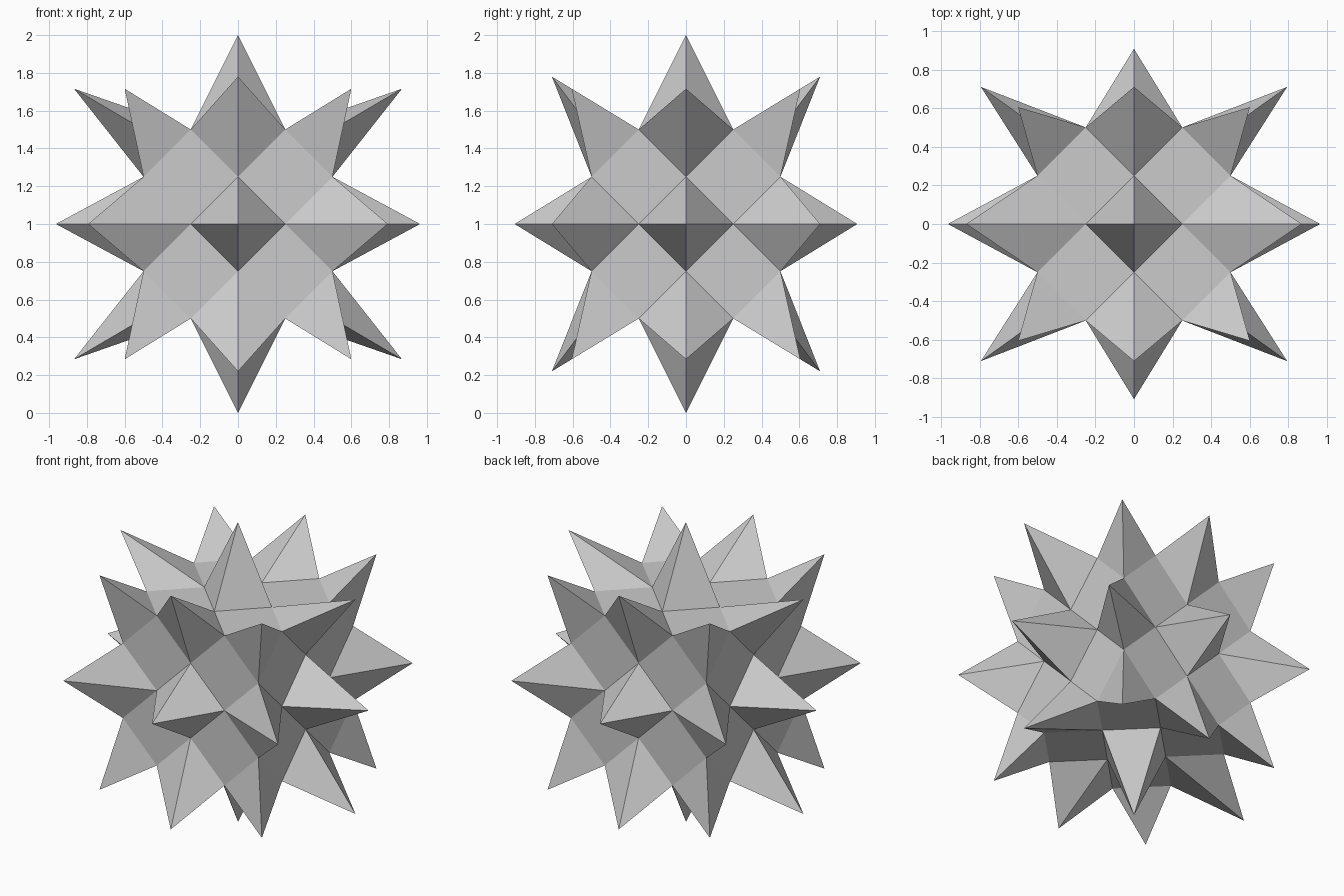
import bpy
import bmesh
from mathutils import Vector

cube = bpy.data.objects.get("Cube")
if cube:
    bpy.data.objects.remove(cube, do_unlink=True)

HALF, MID = 0.5, 0.25                       # core half size, diamond half size
AXIS_TIP = (0.964, 0.907, 1.0)              # face spike lengths along x, y, z
EDGE_TIP = ((0, 0.71, 0.78), (0.868, 0, 0.716), (0.793, 0.71, 0))
CORNER_TIP = (0.6, 0.605, 0.716)

grey = bpy.data.materials.new("plain_grey")
grey.use_nodes = True
colour = (0.6, 0.6, 0.6, 1)
grey.diffuse_color = colour
grey.node_tree.nodes["Principled BSDF"].inputs["Base Color"].default_value = colour

bm = bmesh.new()


def point(i, a, b, c):
    """Point with a on axis i, b on the next axis and c on the one after."""
    p = Vector((0, 0, 0))
    p[i], p[(i + 1) % 3], p[(i + 2) % 3] = a, b, c
    return p


def face(*points):
    """Add a face wound so that it looks away from the centre."""
    f = bm.faces.new([bm.verts.new(p) for p in points])
    f.normal_update()
    if f.normal.dot(f.calc_center_median()) < 0:
        f.normal_flip()


# One eighth of the star; the mirror completes it
for i in range(3):
    # Flat diamond panel of the core
    face(point(i, HALF, MID, 0), point(i, HALF, HALF, MID),
         point(i, HALF, MID, HALF), point(i, HALF, 0, MID))
    # Quarter of the spike in the middle of a core face
    face(point(i, AXIS_TIP[i], 0, 0), point(i, HALF, MID, 0), point(i, HALF, 0, MID))
    # Half of the spike on a core edge
    side = point(i, MID, HALF, HALF)
    face(EDGE_TIP[i], side, point(i, 0, HALF, MID))
    face(EDGE_TIP[i], side, point(i, 0, MID, HALF))
    # One side of the spike on a core corner
    face(CORNER_TIP, side, point((i + 1) % 3, MID, HALF, HALF))

bmesh.ops.remove_doubles(bm, verts=bm.verts, dist=0.0001)
mesh = bpy.data.meshes.new("spiked_star")
bm.to_mesh(mesh)
bm.free()
mesh.materials.append(grey)

star = bpy.data.objects.new("spiked_star", mesh)
star.location.z = 1
bpy.context.collection.objects.link(star)

mirror = star.modifiers.new("all_sides", 'MIRROR')
mirror.use_axis = (True, True, True)
mirror.use_clip = True
mirror.merge_threshold = 0.0005
